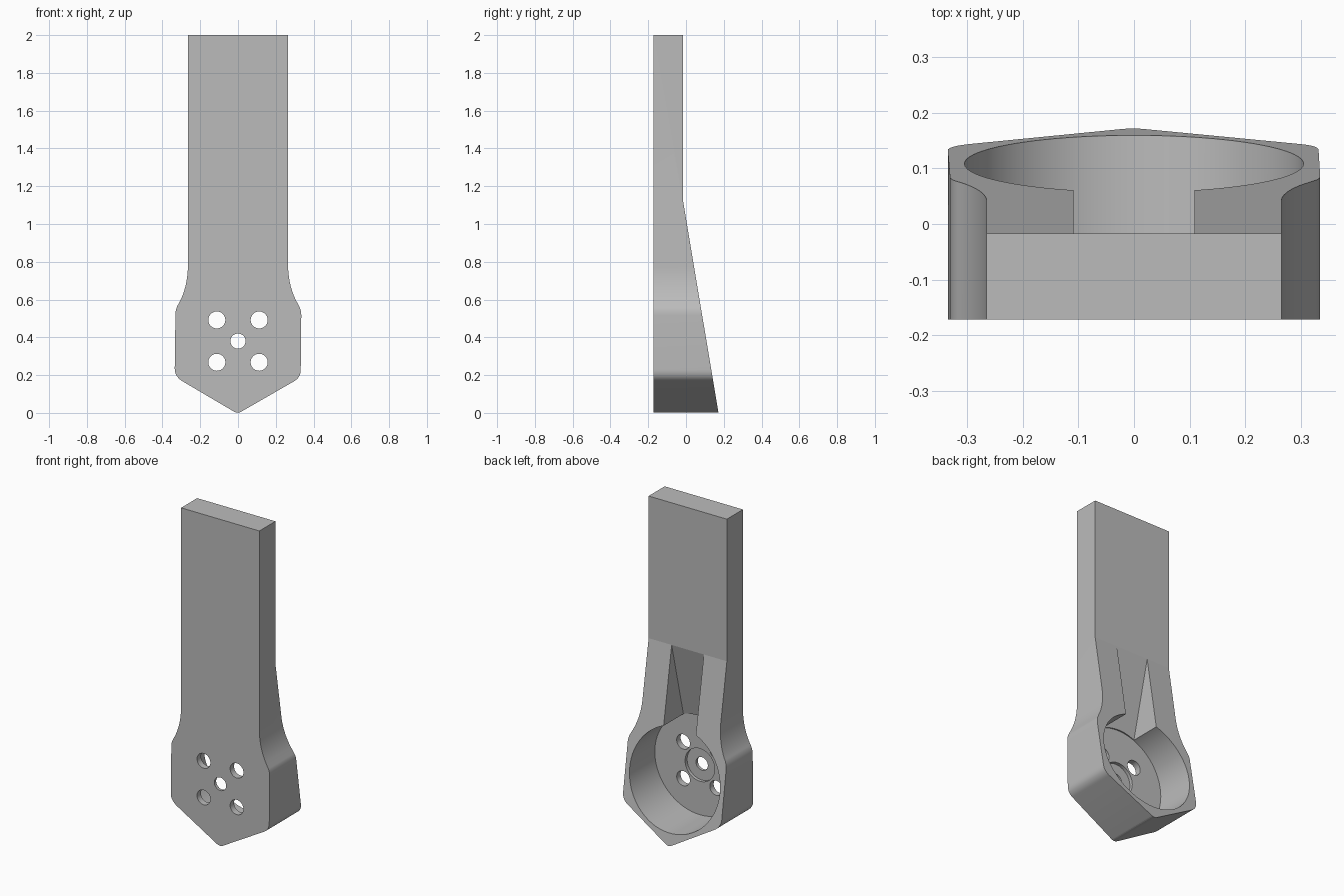
import bpy, bmesh, math
from mathutils import Vector

default = bpy.data.objects.get("Cube")
if default:
    bpy.data.objects.remove(default, do_unlink=True)

FRONT, BACK, FLOOR = -0.172, -0.017, -0.134   # y of front face, blade back, pocket floor
BEND = 1.13                                   # height where the back starts to slope
CENTRE = 0.38                                 # height of the pocket axis

grey = bpy.data.materials.new("plain_grey")
grey.use_nodes = True
colour = (0.5, 0.5, 0.5, 1)
grey.diffuse_color = colour
grey.node_tree.nodes["Principled BSDF"].inputs["Base Color"].default_value = colour


def prism(name, points, direction):
    """Extrude a closed loop of 3D points along a direction."""
    bm = bmesh.new()
    face = bm.faces.new([bm.verts.new(p) for p in points])
    result = bmesh.ops.extrude_face_region(bm, geom=[face])
    verts = [v for v in result["geom"] if isinstance(v, bmesh.types.BMVert)]
    bmesh.ops.translate(bm, verts=verts, vec=direction)
    bmesh.ops.recalc_face_normals(bm, faces=bm.faces)
    mesh = bpy.data.meshes.new(name)
    bm.to_mesh(mesh)
    bm.free()
    mesh.materials.append(grey)
    obj = bpy.data.objects.new(name, mesh)
    bpy.context.collection.objects.link(obj)
    return obj


def curve(start, control, end, steps=8):
    """Rounded corner between two outline points."""
    a, b, c = Vector(start), Vector(control), Vector(end)
    ts = [i / steps for i in range(steps + 1)]
    return [a * (1 - t) ** 2 + b * 2 * t * (1 - t) + c * t * t for t in ts]


def cylinder(name, x, z, radius, y0, y1, sides=64):
    ring = [(x + radius * math.cos(i * math.tau / sides), y0,
             z + radius * math.sin(i * math.tau / sides)) for i in range(sides)]
    return prism(name, ring, (0, y1 - y0, 0))


def side_cutter(name, profile, half_width):
    """Cutter from a side (y, z) profile."""
    return prism(name, [(-half_width, y, z) for y, z in profile], (2 * half_width, 0, 0))


def cut(target, cutter):
    cutter.hide_render = True
    mod = target.modifiers.new("cut", 'BOOLEAN')
    mod.operation = 'DIFFERENCE'
    mod.solver = 'EXACT'
    mod.object = cutter
    bpy.context.view_layer.objects.active = target
    bpy.ops.object.modifier_apply(modifier=mod.name)
    bpy.data.objects.remove(cutter, do_unlink=True)


# Front outline: straight blade, flared neck, pointed lower housing
right = ([Vector((0.265, 2))]
         + curve((0.265, 0.77), (0.269, 0.66), (0.318, 0.575))
         + curve((0.324, 0.563), (0.335, 0.545), (0.335, 0.515))
         + curve((0.332, 0.23), (0.332, 0.188), (0.298, 0.168))
         + curve((0.02, 0.008), (0, -0.004), (-0.02, 0.006), 6))
left = (curve((-0.29, 0.165), (-0.335, 0.191), (-0.335, 0.235))
        + curve((-0.331, 0.525), (-0.33, 0.55), (-0.318, 0.572))
        + curve((-0.313, 0.58), (-0.269, 0.66), (-0.265, 0.77))
        + [Vector((-0.265, 2))])
body = prism("handle_body", [(p.x, FRONT, p.y) for p in right + left], (0, 0.4, 0))

# Flat blade back and sloping housing back
cut(body, side_cutter("back_slope", [(BACK, 2.1), (BACK, BEND), (0.2055, -0.2),
                                     (0.5, -0.2), (0.5, 2.1)], 0.6))
# Round pocket with a shallow central recess
cut(body, cylinder("pocket", 0, CENTRE, 0.305, FLOOR, 0.4, 96))
cut(body, cylinder("recess", 0, CENTRE, 0.1, FLOOR - 0.02, 0))
# Channel running up from the pocket to the blade
cut(body, side_cutter("channel", [(BACK, BEND), (FLOOR, 0.65), (FLOOR, 0.45),
                                  (0.3, 0.45)], 0.109))
# Through holes
cut(body, cylinder("centre_hole", 0, CENTRE, 0.04, -0.3, 0))
for sx in (-1, 1):
    for sz in (-1, 1):
        cut(body, cylinder("bolt_hole", sx * 0.112, CENTRE + sz * 0.112, 0.045, -0.3, 0))

bpy.ops.object.select_all(action='DESELECT')
body.select_set(True)
bpy.context.view_layer.objects.active = body
bpy.ops.object.shade_smooth_by_angle(angle=math.radians(8.5))
